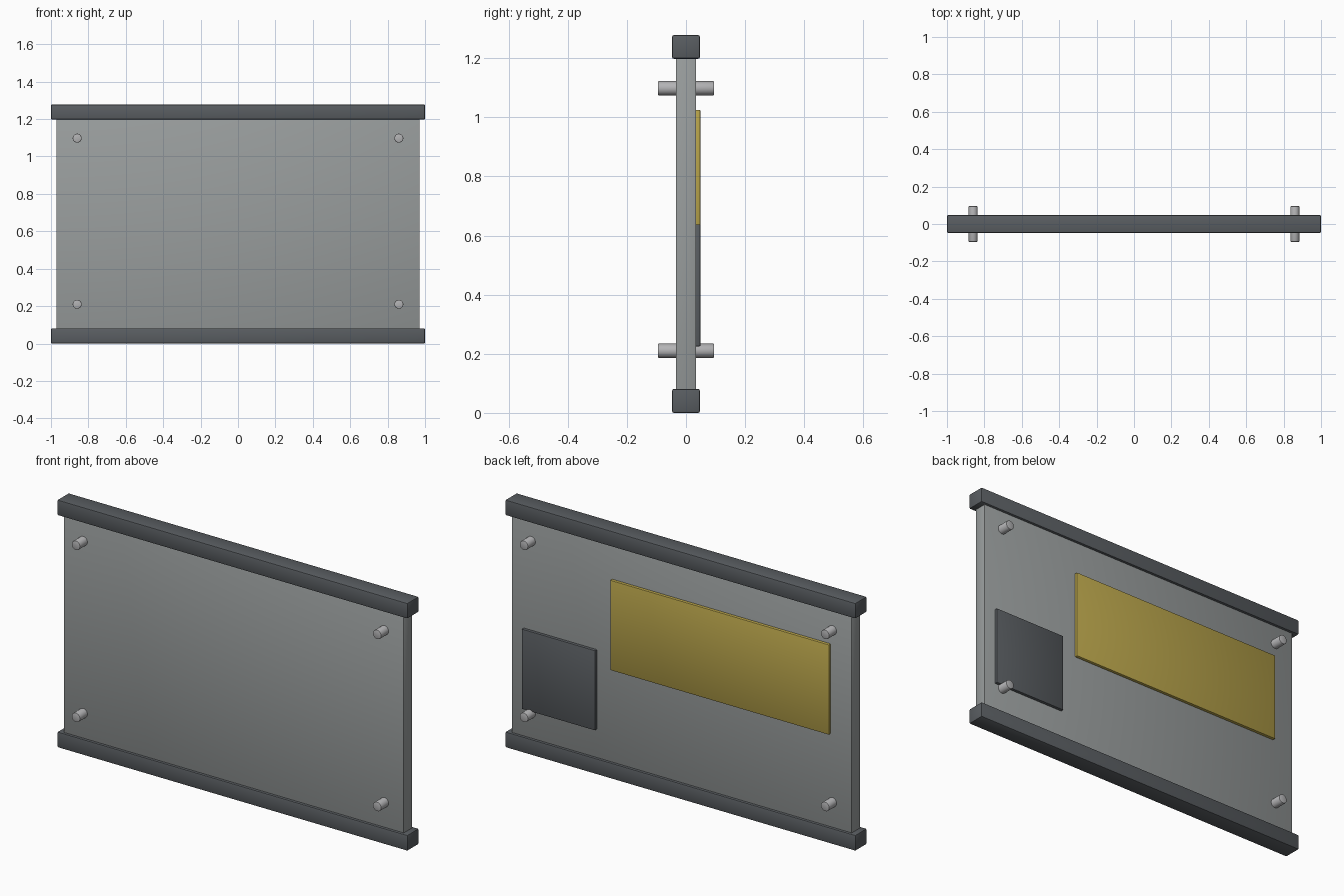
import bpy, math

if "Cube" in bpy.data.objects:
    bpy.data.objects.remove(bpy.data.objects["Cube"])


def material(name, rgb):
    m = bpy.data.materials.new(name)
    m.diffuse_color = (*rgb, 1)
    m.use_nodes = True
    m.node_tree.nodes["Principled BSDF"].inputs["Base Color"].default_value = m.diffuse_color
    return m


DARK = material("dark_grey", (0.10, 0.11, 0.12))
GREY = material("panel_grey", (0.32, 0.34, 0.34))
METAL = material("pin_metal", (0.45, 0.45, 0.46))
YELLOW = material("mustard", (0.48, 0.37, 0.07))


def finish(ob, name, mat, bevel):
    ob.name = name
    ob.data.materials.append(mat)
    bpy.ops.object.transform_apply(location=False, rotation=True, scale=True)
    mod = ob.modifiers.new("soft_edges", 'BEVEL')
    mod.width = bevel
    mod.segments = 2
    mod.limit_method = 'ANGLE'
    mod.angle_limit = math.radians(40)
    bpy.ops.object.modifier_apply(modifier=mod.name)
    bpy.ops.object.shade_smooth_by_angle(angle=math.radians(35))


def box(name, lo, hi, mat, bevel):
    bpy.ops.mesh.primitive_cube_add(size=1, location=[(a + b) / 2 for a, b in zip(lo, hi)])
    ob = bpy.context.object
    ob.scale = [b - a for a, b in zip(lo, hi)]
    finish(ob, name, mat, bevel)


# Main panel, tucked into the rails
box("main_panel", (-0.97, -0.034, 0.04), (0.97, 0.034, 1.24), GREY, 0.003)

# Top and bottom rails
box("bottom_rail", (-1, -0.047, 0), (1, 0.047, 0.081), DARK, 0.006)
box("top_rail", (-1, -0.047, 1.198), (1, 0.047, 1.278), DARK, 0.006)

# Plates on the back face
box("yellow_back_plate", (-0.85, 0.025, 0.56), (0.40, 0.049, 1.025), YELLOW, 0.004)
box("dark_back_plate", (0.485, 0.025, 0.225), (0.905, 0.049, 0.638), DARK, 0.004)

# Corner pins passing through the panel
for side, x in (("left", -0.86), ("right", 0.86)):
    for level, z in (("lower", 0.21), ("upper", 1.098)):
        bpy.ops.mesh.primitive_cylinder_add(vertices=24, radius=0.024, depth=0.19,
                                            location=(x, 0, z),
                                            rotation=(math.pi / 2, 0, 0))
        finish(bpy.context.object, f"{level}_{side}_pin", METAL, 0.003)
